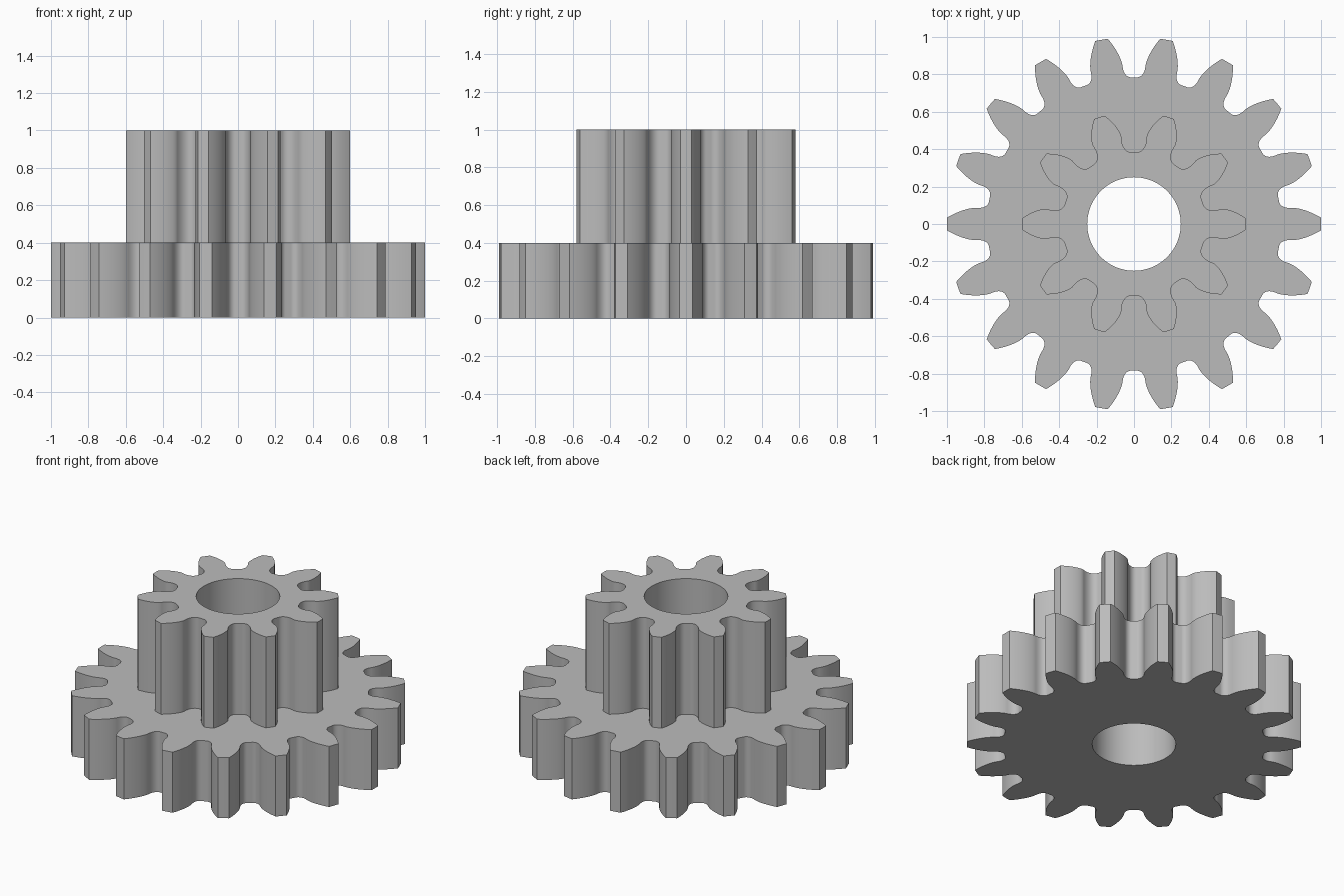
import bpy, bmesh
from math import pi, sin, cos, tan, acos, atan2, hypot, sqrt, radians

cube = bpy.data.objects.get("Cube")
if cube:
    bpy.data.objects.remove(cube, do_unlink=True)

MODULE = 0.1
PRESSURE = radians(20)
DEDENDUM = 1.157 * MODULE
FILLET = 0.27 * MODULE
BORE = 0.25

grey = bpy.data.materials.new("plain grey")
grey.use_nodes = True
colour = (0.5, 0.5, 0.5, 1)
grey.diffuse_color = colour
grey.node_tree.nodes["Principled BSDF"].inputs["Base Color"].default_value = colour


def half_gap(teeth):
    """Half of one tooth gap as (radius, angle from gap centre), root to tip."""
    pitch = teeth * MODULE / 2
    base, tip = pitch * cos(PRESSURE), pitch + MODULE
    inv = lambda a: tan(a) - a

    def flank(r):
        return pi / (2 * teeth) - inv(PRESSURE) + inv(acos(min(1, base / r)))

    # rounded root, as rolled by a rack cutter with rounded corners
    depth = DEDENDUM - FILLET
    corner = pi / 4 * MODULE - depth * tan(PRESSURE) - FILLET / cos(PRESSURE)
    points = [(pitch - DEDENDUM, 0)]
    steps = 28
    for i in range(steps + 1):
        u = depth / tan(PRESSURE) * i / steps
        d = hypot(u, depth)
        x, y = u + FILLET * u / d, pitch - depth - FILLET * depth / d
        r, angle = hypot(x, y), atan2(x, y) - (u - corner) / pitch
        if r > base and angle < flank(r):
            break
        points.append((r, angle))
    # involute flank up to the tip
    start = max(points[-1][0], base)
    for i in range(1, 13):
        r = start + (tip - start) * i / 12
        points.append((r, flank(r)))
    return points


def outline(teeth):
    half = half_gap(teeth)
    gap = [(r, -a) for r, a in reversed(half)] + half[1:]
    result = []
    for k in range(teeth):
        centre = (k + 0.5) * 2 * pi / teeth
        result += [(r * cos(centre + a), r * sin(centre + a)) for r, a in gap]
        # middle of the rounded tooth tip
        tip = half[-1][0]
        result.append((tip * cos(centre + pi / teeth), tip * sin(centre + pi / teeth)))
    return result


def add_gear(name, teeth, bottom, top, underside):
    bm = bmesh.new()
    circle = [(BORE * cos(2 * pi * i / 96), BORE * sin(2 * pi * i / 96)) for i in range(96)]
    rims = {bottom: [], top: []}
    for loop in (outline(teeth), circle):
        low, high = [[bm.verts.new((x, y, z)) for x, y in loop] for z in (bottom, top)]
        n = len(loop)
        for i in range(n):
            j = (i + 1) % n
            bm.faces.new((low[i], low[j], high[j], high[i]))
            rims[bottom].append(bm.edges.get((low[i], low[j])))
            rims[top].append(bm.edges.get((high[i], high[j])))
    # flat end faces around the bore
    for z in ((bottom, top) if underside else (top,)):
        bmesh.ops.triangle_fill(bm, edges=rims[z], use_beauty=True)
    bmesh.ops.recalc_face_normals(bm, faces=bm.faces[:])
    for face in bm.faces:
        c = face.calc_center_median()
        # bore faces inward, end faces up or down, teeth outward
        if abs(face.normal.z) > 0.5:
            wrong = (face.normal.z > 0) != (c.z > (bottom + top) / 2)
        elif hypot(c.x, c.y) < BORE * 1.01:
            wrong = face.normal.dot(c) - face.normal.z * c.z > 0
        else:
            wrong = False
        if wrong:
            face.normal_flip()
    mesh = bpy.data.meshes.new(name)
    bm.to_mesh(mesh)
    bm.free()
    mesh.materials.append(grey)
    gear = bpy.data.objects.new(name, mesh)
    bpy.context.collection.objects.link(gear)
    bpy.ops.object.select_all(action="DESELECT")
    gear.select_set(True)
    bpy.context.view_layer.objects.active = gear
    bpy.ops.object.shade_smooth_by_angle(angle=radians(30))


add_gear("large_gear", 18, 0, 0.4, True)
add_gear("small_gear", 10, 0.4, 1, False)
